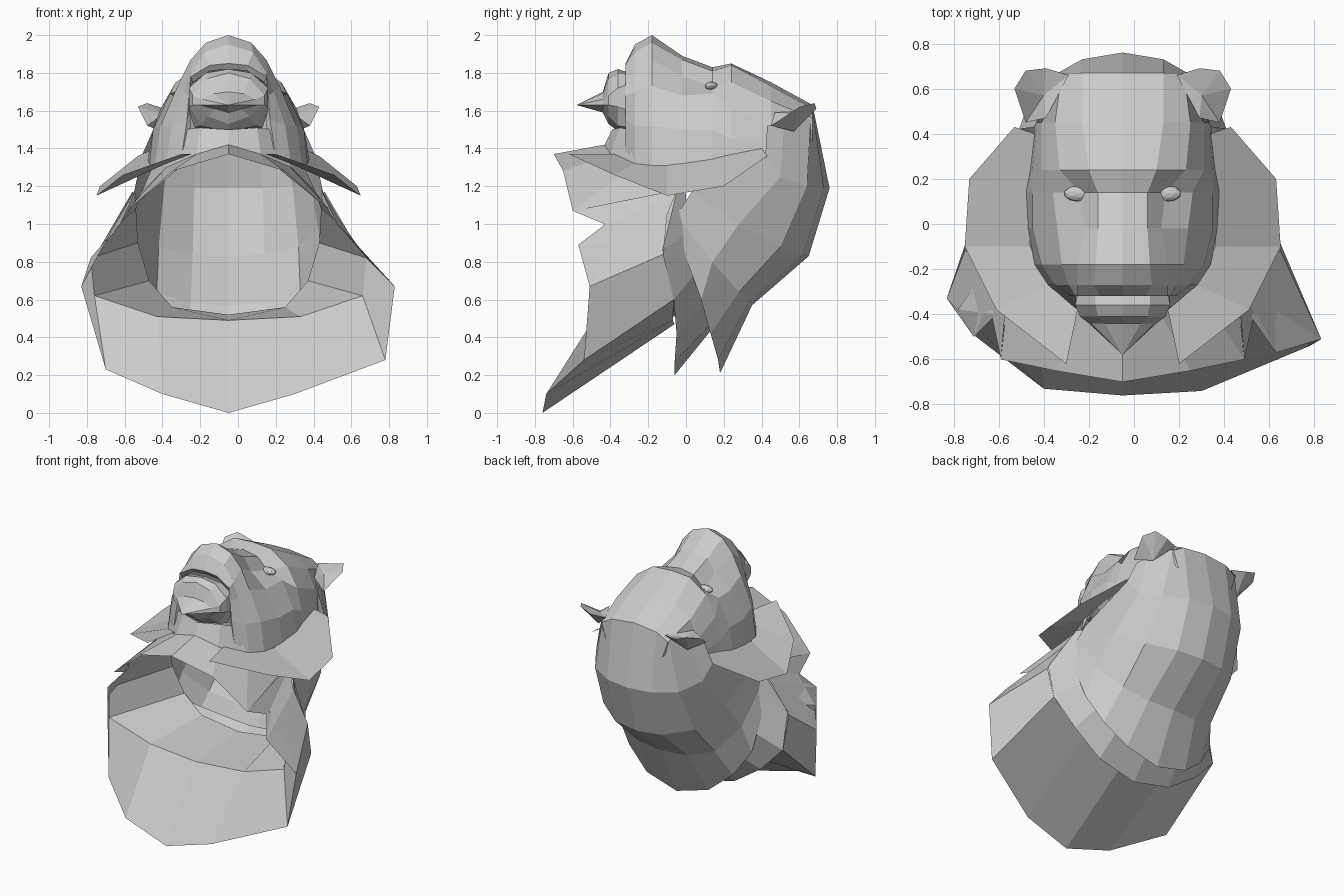
import bpy, bmesh
from mathutils import Vector

AXIS = -0.05  # the bust's mirror plane


def finish(name, bm):
    bmesh.ops.remove_doubles(bm, verts=bm.verts, dist=0.0005)
    bmesh.ops.recalc_face_normals(bm, faces=bm.faces)
    me = bpy.data.meshes.new(name)
    bm.to_mesh(me)
    bm.free()
    ob = bpy.data.objects.new(name, me)
    bpy.context.collection.objects.link(ob)
    return ob


def skin(bm, rows):
    """Quads between successive rows of points."""
    vs = [[bm.verts.new((p[0] + AXIS, p[1], p[2])) for p in r] for r in rows]
    for a, b in zip(vs, vs[1:]):
        for i in range(len(a) - 1):
            bm.faces.new((a[i], a[i + 1], b[i + 1], b[i]))


def mirror(row):
    return [(-x, y, z) for x, y, z in row]


def shell(name, rows, left_rows=None):
    """Half rows run from the centre outwards; both sides are skinned."""
    bm = bmesh.new()
    skin(bm, rows)
    skin(bm, left_rows or [mirror(r) for r in rows])
    return finish(name, bm)


def sections(stations):
    return [[(x, y, z) for x, z in pts] for y, pts in stations]


# face and skull: cross-sections from the back of the head to the muzzle
shell("head", sections([
    (0.67, [(0, 1.63), (.18, 1.61), (.27, 1.56), (.25, 1.5), (.22, 1.42), (.20, 1.36)]),
    (0.45, [(0, 1.75), (.18, 1.73), (.30, 1.65), (.36, 1.52), (.38, 1.42), (.39, 1.36)]),
    (0.24, [(0, 1.85), (.15, 1.84), (.28, 1.75), (.36, 1.61), (.40, 1.45), (.41, 1.36)]),
    (0.14, [(0, 1.83), (.11, 1.81), (.19, 1.73), (.31, 1.69), (.40, 1.50), (.43, 1.33)]),
    (-0.02, [(0, 1.89), (.11, 1.87), (.17, 1.78), (.29, 1.68), (.40, 1.5), (.42, 1.31)]),
    (-0.18, [(0, 2.0), (.12, 1.96), (.20, 1.87), (.27, 1.73), (.36, 1.52), (.39, 1.31)]),
    (-0.27, [(0, 1.95), (.13, 1.91), (.20, 1.8), (.24, 1.7), (.30, 1.52), (.33, 1.32)]),
    (-0.32, [(0, 1.85), (.10, 1.84), (.20, 1.78), (.21, 1.68), (.22, 1.55), (.25, 1.35)]),
    (-0.30, [(0, 1.82), (.10, 1.81), (.19, 1.75), (.20, 1.68), (.20, 1.58), (.20, 1.5)]),
]))

# lower jaw tapering to the chin tuft
shell("lower_jaw", sections([
    (-0.30, [(0, 1.80), (.12, 1.79), (.20, 1.74), (.21, 1.60), (.18, 1.51), (0, 1.50)]),
    (-0.36, [(0, 1.82), (.12, 1.80), (.21, 1.72), (.21, 1.62), (.15, 1.52), (0, 1.49)]),
    (-0.41, [(0, 1.80), (.11, 1.77), (.19, 1.68), (.19, 1.63), (.11, 1.57), (0, 1.53)]),
    (-0.44, [(0, 1.70), (.08, 1.69), (.14, 1.66), (.15, 1.63), (.07, 1.61), (0, 1.59)]),
    (-0.58, [(0, 1.63)] * 6),
]))

# throat and the ruff under the chin
shell("throat_ruff", [
    [(0, -.39, 1.5), (.15, -.35, 1.51), (.24, -.30, 1.5), (.36, -.2, 1.4)],
    [(0, -.43, 1.42), (.17, -.40, 1.37), (.33, -.28, 1.3), (.46, -.05, 1.17)],
    [(0, -.70, 1.37), (.30, -.65, 1.28), (.54, -.60, 1.07), (.50, -.22, 1.11)],
])

# cheek ruff flaring out around the face
shell("cheek_ruff", [
    [(.20, -.38, 1.37), (.33, -.27, 1.32), (.41, -.1, 1.31), (.42, .15, 1.35), (.39, .40, 1.4)],
    [(.25, -.62, 1.37), (.56, -.38, 1.26), (.70, -.1, 1.15), (.68, .20, 1.2), (.48, .43, 1.36)],
])

# main mane over the nape
shell("nape_mane", [
    [(0, .67, 1.63), (.18, .67, 1.61), (.27, .66, 1.56), (.36, .52, 1.54), (.39, .43, 1.52)],
    [(0, .76, 1.19), (.18, .73, 1.19), (.34, .64, 1.2), (.43, .50, 1.25), (.46, .42, 1.36)],
    [(0, .65, .83), (.19, .62, .84), (.37, .50, .88), (.47, .28, 1.0), (.50, .03, 1.17)],
    [(0, .35, .57), (.20, .33, .58), (.38, .28, .64), (.50, .14, .80), (.53, -.05, 1.05)],
    [(0, .18, .21), (.25, .17, .28), (.42, .13, .42), (.54, .08, .6), (.56, 0, .82)],
])

# middle mane layer
shell("middle_mane", [
    [(0, .20, .52), (.25, .20, .54), (.40, .13, .6), (.50, .06, .75), (.52, .0, .95), (.49, 0, 1.16)],
    [(0, -.06, .2), (.30, -.06, .27), (.52, -.05, .42), (.69, -.065, .6), (.69, -.125, .86), (.51, -.05, 1.17)],
])

# lower cape, wider on the right: underside, outer rim, front face, inner shelf
under = [(0, -.06, .47), (.36, -.07, .49), (.69, -.065, .6), (.70, -.12, .84), (.57, -.10, 1.05), (.50, -.05, 1.17)]
lip = [(0, -.42, .49), (.38, -.40, .51), (.71, -.41, .62), (.73, -.38, .82), (.56, -.40, 1.02), (.52, -.45, 1.09)]
shelf = [(0, .08, .52), (.30, .08, .56), (.42, .05, .70), (.48, .0, .90), (.49, -.03, 1.08), (.46, -.05, 1.17)]
rim_r = [(0, -.76, 0), (.35, -.74, .1), (.83, -.54, .28), (.88, -.51, .67), (.68, -.57, .89), (.58, -.41, .99)]
rim_l = [(0, -.76, 0), (-.35, -.73, .1), (-.65, -.50, .23), (-.78, -.33, .67), (-.66, -.50, .89), (-.58, -.41, .99)]
shell("lower_cape", [under, rim_r, lip, shelf],
      [mirror(under), rim_l, mirror(lip), mirror(shelf)])

# side web between cape and throat ruff
shell("side_web", [
    [(.50, -.05, 1.17), (.58, -.41, .99)],
    [(.49, -.05, 1.18), (.54, -.60, 1.07)],
])

# ears: cupped shells with an outer rim
bm = bmesh.new()
for s in (1, -1):
    rim = [(.24, .66, 1.60), (.34, .69, 1.61), (.43, .68, 1.64), (.48, .60, 1.62), (.43, .45, 1.52), (.34, .47, 1.59)]
    for hub in ((.35, .57, 1.58), (.36, .57, 1.49)):
        ring = [bm.verts.new((s * x + AXIS, y, z)) for x, y, z in rim]
        c = bm.verts.new((s * hub[0] + AXIS, hub[1], hub[2]))
        for i in range(len(ring)):
            bm.faces.new((ring[i], ring[(i + 1) % len(ring)], c))
finish("ears", bm)

# eyes
bm = bmesh.new()
for s in (1, -1):
    r = bmesh.ops.create_icosphere(bm, subdivisions=2, radius=1)
    bmesh.ops.scale(bm, vec=(.06, .035, .025), verts=r["verts"])
    bmesh.ops.translate(bm, vec=Vector((s * .2 + AXIS, .135, 1.73)), verts=r["verts"])
finish("eyes", bm)
